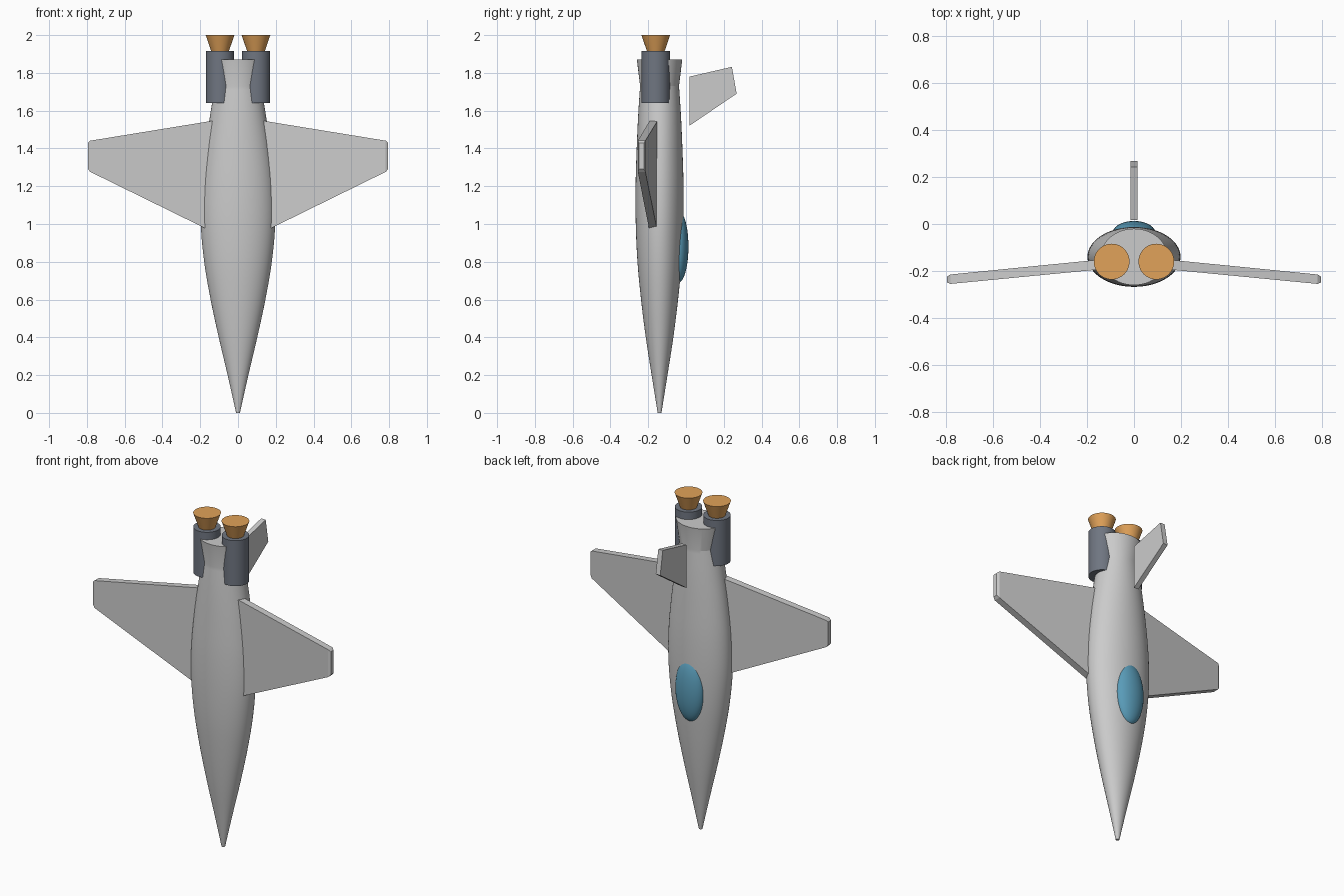
import bpy, bmesh, math
from mathutils import Matrix

if "Cube" in bpy.data.objects:
    bpy.data.objects.remove(bpy.data.objects["Cube"])


def material(name, rgb):
    m = bpy.data.materials.new(name)
    m.diffuse_color = (*rgb, 1)
    m.use_nodes = True
    m.node_tree.nodes["Principled BSDF"].inputs["Base Color"].default_value = m.diffuse_color
    return m


def add_object(name, bm, mat=None, smooth=None):
    bmesh.ops.recalc_face_normals(bm, faces=bm.faces)
    me = bpy.data.meshes.new(name)
    bm.to_mesh(me)
    bm.free()
    ob = bpy.data.objects.new(name, me)
    bpy.context.collection.objects.link(ob)
    if mat:
        me.materials.append(mat)
    if smooth:
        bpy.ops.object.select_all(action='DESELECT')
        ob.select_set(True)
        bpy.context.view_layer.objects.active = ob
        bpy.ops.object.shade_smooth_by_angle(angle=math.radians(smooth))
    return ob


def loft(rings):
    """Skin a list of equally sized point rings and cap both ends."""
    bm = bmesh.new()
    vs = [[bm.verts.new(p) for p in r] for r in rings]
    n = len(rings[0])
    for a, b in zip(vs, vs[1:]):
        for i in range(n):
            bm.faces.new((a[i], a[(i + 1) % n], b[(i + 1) % n], b[i]))
    bm.faces.new(vs[0])
    bm.faces.new(vs[-1])
    return bm


def ellipse(rx, ry, z, cx=0, cy=0, n=64):
    return [(cx + rx * math.cos(2 * math.pi * i / n),
             cy + ry * math.sin(2 * math.pi * i / n), z) for i in range(n)]


def catmull(pts, steps=5):
    out = []
    ext = [pts[0]] + pts + [pts[-1]]
    for p0, p1, p2, p3 in zip(ext, ext[1:], ext[2:], ext[3:]):
        for s in range(steps):
            t = s / steps
            out.append(tuple(0.5 * (2 * b + (c - a) * t + (2 * a - 5 * b + 4 * c - d) * t * t
                             + (3 * b - a - 3 * c + d) * t ** 3)
                             for a, b, c, d in zip(p0, p1, p2, p3)))
    return out + [pts[-1]]


steel = material("engine_grey", (0.16, 0.18, 0.22))
orange = material("nozzle_orange", (0.75, 0.36, 0.10))
blue = material("canopy_blue", (0.10, 0.33, 0.48))

# Fuselage: (z, half width, half depth) stations, with a flared tail
stations = [(0, .010, .010), (.2, .055, .042), (.4, .102, .073), (.6, .145, .098),
            (.8, .179, .117), (1.0, .197, .126), (1.2, .194, .127), (1.4, .174, .121),
            (1.58, .147, .113), (1.73, .122, .103)]
profile = catmull(stations) + [(1.87, .142, .12)]
add_object("fuselage", loft([ellipse(rx, ry, z, 0, -.14) for z, rx, ry in profile]), smooth=12)

# Canopy
bm = bmesh.new()
bmesh.ops.create_uvsphere(bm, u_segments=48, v_segments=24, radius=1,
                          matrix=Matrix.Translation((0, -.04, .88)) @ Matrix.Diagonal((.092, .053, .19, 1)))
add_object("canopy", bm, blue, 30)

for side, s in (("left", -1), ("right", 1)):
    # Engine and its nozzle
    x, y = s * .095, -.16
    add_object(side + "_engine", loft([ellipse(.075, .075, z, x, y, 48) for z in (1.64, 1.915)]), steel, 30)
    add_object(side + "_nozzle", loft([ellipse(.045, .045, 1.91, x, y, 48),
                                       ellipse(.076, .076, 2.0, x, y, 48)]), orange, 30)
    # Swept wing, drooping outward with a chamfered tip: (x, y, front z, rear z, half thickness)
    sections = [(.10, -.168, .941, 1.552, .021), (.782, -.235, 1.276, 1.441, .020),
                (.795, -.236, 1.29, 1.43, .013)]
    add_object(side + "_wing", loft([[(s * wx, wy - h, a), (s * wx, wy + h, a),
                                      (s * wx, wy + h, b), (s * wx, wy - h, b)]
                                     for wx, wy, a, b, h in sections]))

# Tail fin, standing just clear of the fuselage
outline = [(.018, 1.52), (.018, 1.78), (.243, 1.832), (.268, 1.69)]
add_object("tail_fin", loft([[(fx, fy, fz) for fy, fz in outline] for fx in (-.015, .015)]))
